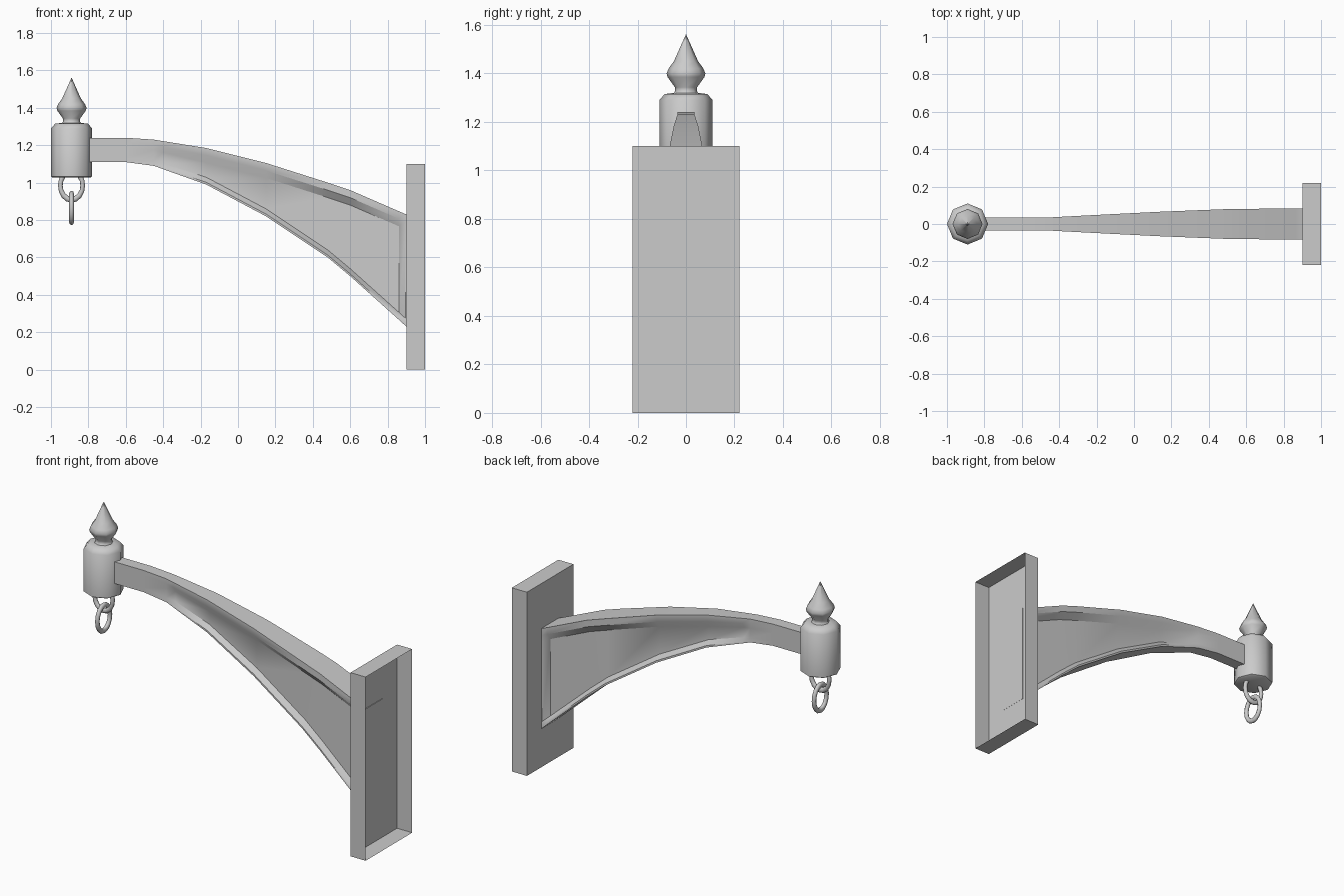
import bpy, bmesh, math

cube = bpy.data.objects.get("Cube")
if cube:
    bpy.data.objects.remove(cube, do_unlink=True)

iron = bpy.data.materials.new("grey_iron")
iron.use_nodes = True
COLOR = (0.6, 0.6, 0.6, 1)
iron.diffuse_color = COLOR
iron.node_tree.nodes["Principled BSDF"].inputs["Base Color"].default_value = COLOR


def finish(obj, name, angle):
    obj.name = name
    obj.data.materials.append(iron)
    bpy.ops.object.select_all(action="DESELECT")
    obj.select_set(True)
    bpy.context.view_layer.objects.active = obj
    bpy.ops.object.shade_smooth_by_angle(angle=math.radians(angle))


def from_bmesh(bm, name, angle, fix_normals=True):
    if fix_normals:
        bmesh.ops.recalc_face_normals(bm, faces=bm.faces)
    mesh = bpy.data.meshes.new(name)
    bm.to_mesh(mesh)
    bm.free()
    obj = bpy.data.objects.new(name, mesh)
    bpy.context.collection.objects.link(obj)
    finish(obj, name, angle)


def loft(rings, name, angle):
    """Skin closed rings of points and cap both ends."""
    bm = bmesh.new()
    loops = [[bm.verts.new(p) for p in ring] for ring in rings]
    n = len(loops[0])
    for a, b in zip(loops, loops[1:]):
        for i in range(n):
            j = (i + 1) % n
            bm.faces.new((a[i], a[j], b[j], b[i]))
    bm.faces.new(loops[0])
    bm.faces.new(loops[-1])
    from_bmesh(bm, name, angle)


# Wall plate: shallow box, open at the wall side
bm = bmesh.new()
bmesh.ops.create_cube(bm, size=1)
for v in bm.verts:
    v.co = (0.95 + v.co.x * 0.1, v.co.y * 0.44, 0.55 + v.co.z * 1.1)
back = [f for f in bm.faces if f.normal.x > 0.9 or f.calc_center_median().x > 0.99]
bmesh.ops.delete(bm, geom=back, context="FACES_ONLY")
from_bmesh(bm, "wall_plate", 30, fix_normals=False)

# Curved arm: x, top, bottom, half width, depth of the side recess
stations = [
    (-0.83, 1.24, 1.11, 0.035, 0),
    (-0.6, 1.24, 1.11, 0.035, 0),
    (-0.45, 1.23, 1.09, 0.035, 0),
    (-0.40, 1.222, 1.072, 0.038, 0.018),
    (-0.17, 1.185, 0.99, 0.05, 0.023),
    (0.15, 1.105, 0.82, 0.066, 0.028),
    (0.48, 1.0, 0.6, 0.079, 0.03),
    (0.6, 0.96, 0.5, 0.081, 0.03),
    (0.86, 0.847, 0.267, 0.083, 0.03),
    (0.895, 0.832, 0.235, 0.083, 0),
    (0.903, 0.83, 0.23, 0.083, 0),
]


def arm_ring(x, top, bottom, width, recess):
    h = top - bottom
    web = width - recess
    side = [(width, top), (width, top - 0.2 * min(h, 0.2)),
            (web, top - 0.4 * min(h, 0.2)), (web, bottom + 0.2 * min(h, 0.2)),
            (width, bottom + 0.06 * min(h, 0.2)), (width, bottom)]
    return ([(x, y, z) for y, z in side] +
            [(x, -y, z) for y, z in reversed(side)])


loft([arm_ring(*s) for s in stations], "arm", 35)


# Eight sided post and finial, turned about the same axis
def turned(profile, name, angle, sides=8, cx=-0.89):
    rings = [[(cx + r * math.cos(2 * math.pi * i / sides),
               r * math.sin(2 * math.pi * i / sides), z) for i in range(sides)]
             for r, z in profile]
    loft(rings, name, angle)


turned([(0.1, 1.027), (0.11, 1.033), (0.11, 1.29), (0.088, 1.315), (0.05, 1.32)],
       "end_post", 50)
turned([(0.055, 1.315), (0.046, 1.325), (0.046, 1.343), (0.076, 1.385),
        (0.08, 1.4), (0.072, 1.42), (0.05, 1.45), (0.001, 1.56)],
       "finial", 50)

# Two interlocked oval links
for name, z, rot, scale in (
        ("upper_link", 0.985, (math.pi / 2, 0, 0), (1, 1.27, 1)),
        ("lower_link", 0.865, (0, math.pi / 2, 0), (1.27, 1, 1))):
    bpy.ops.mesh.primitive_torus_add(
        location=(-0.89, 0, z), rotation=rot, major_radius=0.06,
        minor_radius=0.0125, major_segments=16, minor_segments=8)
    link = bpy.context.object
    link.scale = scale
    finish(link, name, 60)
